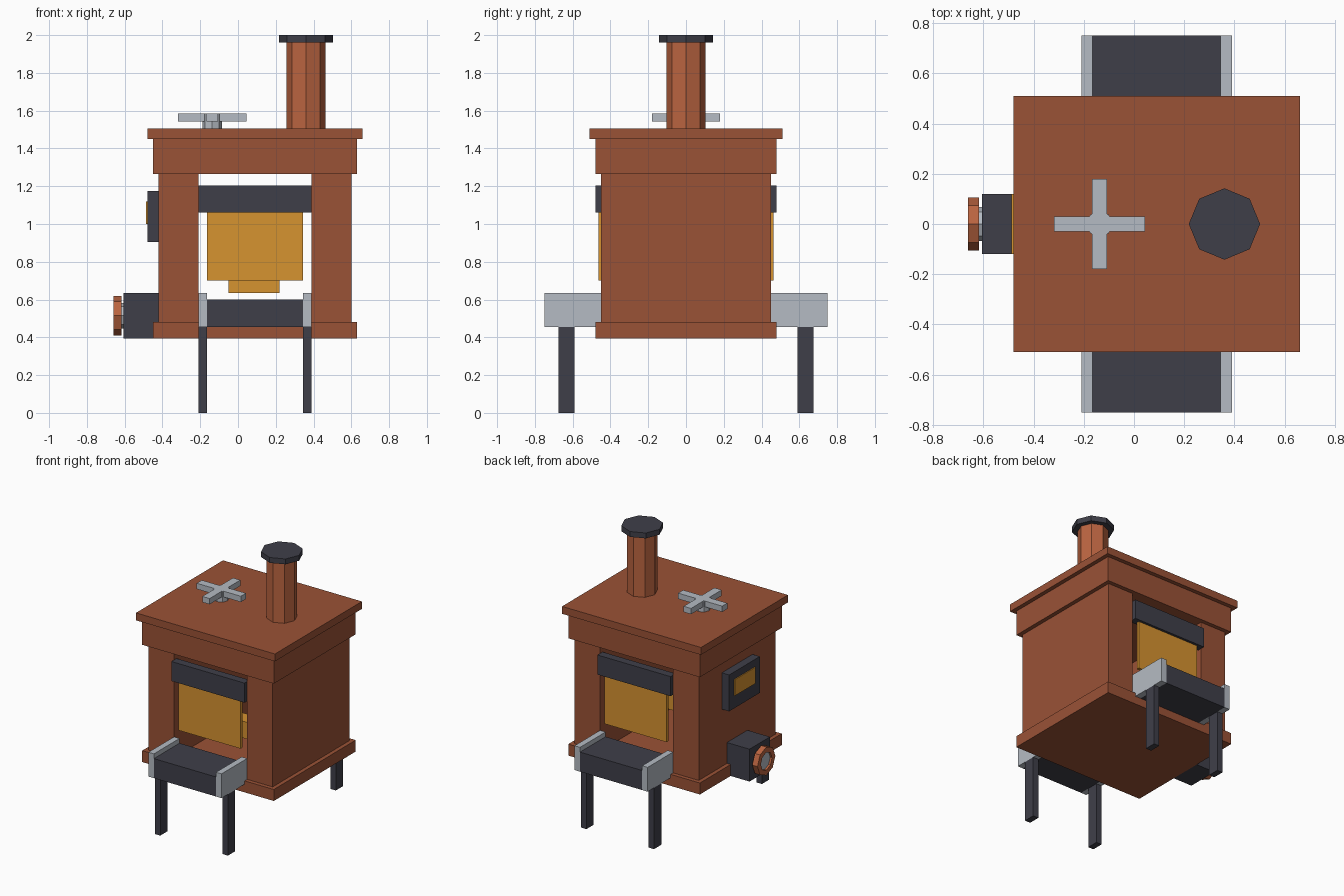
import bpy, bmesh, math
from mathutils import Matrix

if "Cube" in bpy.data.objects:
    bpy.data.objects.remove(bpy.data.objects["Cube"])


def material(name, rgb):
    m = bpy.data.materials.new(name)
    lin = [((c / 255 + 0.055) / 1.055) ** 2.4 for c in rgb]
    m.diffuse_color = (*lin, 1)
    m.use_nodes = True
    m.node_tree.nodes["Principled BSDF"].inputs["Base Color"].default_value = m.diffuse_color
    return m


BRICK = material("brick red", (154, 82, 54))
COPPER = material("copper", (186, 100, 64))
DARK = material("dark iron", (63, 63, 73))
STEEL = material("light steel", (181, 187, 195))
AMBER = material("glowing amber", (214, 147, 48))


def finish(name, bm, mat):
    bmesh.ops.recalc_face_normals(bm, faces=bm.faces)
    me = bpy.data.meshes.new(name)
    bm.to_mesh(me)
    bm.free()
    me.materials.append(mat)
    ob = bpy.data.objects.new(name, me)
    bpy.context.collection.objects.link(ob)
    return ob


def box(name, x, y, z, mat):
    """Box from its (min, max) range on each axis."""
    bm = bmesh.new()
    bmesh.ops.create_cube(bm, size=1)
    for v in bm.verts:
        v.co = [r[0] if c < 0 else r[1] for c, r in zip(v.co, (x, y, z))]
    return finish(name, bm, mat)


def octagon(name, r, a, b, centre, mat, axis="z", hole=0):
    """Eight-sided prism or ring from a to b along an axis."""
    bm = bmesh.new()
    rings = []
    for rad, h in ((r, a), (r, b), (hole, b), (hole, a)):
        if rad:
            rings.append([bm.verts.new((rad * math.cos(i * math.pi / 4),
                                        rad * math.sin(i * math.pi / 4), h)) for i in range(8)])
    pairs = list(zip(rings, rings[1:] + rings[:1])) if hole else [(rings[0], rings[1])]
    for p, q in pairs:
        for i in range(8):
            j = (i + 1) % 8
            bm.faces.new((p[i], p[j], q[j], q[i]))
    if not hole:
        bm.faces.new(rings[0])
        bm.faces.new(rings[1])
    if axis == "x":
        bm.transform(Matrix.Rotation(math.pi / 2, 4, "Y"))
    bm.transform(Matrix.Translation(centre))
    return finish(name, bm, mat)


# Brick housing with a tunnel from front to back
box("plinth", (-.45, .63), (-.48, .48), (.395, .48), BRICK)
box("left_wall", (-.42, -.21), (-.45, .45), (.48, 1.265), BRICK)
box("right_wall", (.39, .60), (-.45, .45), (.48, 1.265), BRICK)
box("header", (-.45, .63), (-.48, .48), (1.265, 1.45), BRICK)
box("top_slab", (-.48, .66), (-.51, .51), (1.45, 1.505), BRICK)

# Feed table, lintel and hanging curtain at each end of the tunnel
for side, s in (("front", -1), ("back", 1)):
    def span(a, b):
        return tuple(sorted((s * a, s * b)))
    box(side + "_lintel", (-.21, .39), span(.42, .48), (1.06, 1.205), DARK)
    box(side + "_curtain", (-.165, .345), span(.44, .462), (.70, 1.06), AMBER)
    box(side + "_table", (-.165, .345), span(.45, .75), (.455, .60), DARK)
    for hand, x in (("left", (-.21, -.165)), ("right", (.345, .39))):
        box(f"{side}_{hand}_rail", x, span(.45, .75), (.455, .635), STEEL)
        box(f"{side}_{hand}_leg", x, span(.59, .675), (0, .455), DARK)

# Hot bar inside the tunnel
box("hot_bar", (-.05, .22), (-.20, -.09), (.635, .76), AMBER)

# Inspection window on the left wall
box("window_frame", (-.48, -.42), (-.18, .18), (.905, 1.175), DARK)
box("window_pane", (-.487, -.479), (-.12, .12), (1.0, 1.12), AMBER)

# Valve box and hand wheel
box("valve_box", (-.605, -.42), (-.12, .12), (.395, .635), DARK)
octagon("valve_hub", .067, -.645, -.60, (0, 0, .515), STEEL, "x")
octagon("hand_wheel", .105, -.66, -.617, (0, 0, .515), COPPER, "x", hole=.066)

# Cross handle on the top
octagon("handle_stem", .052, 1.5, 1.584, (-.137, 0, 0), STEEL)
box("handle_bar_x", (-.318, .044), (-.03, .03), (1.542, 1.585), STEEL)
box("handle_bar_y", (-.167, -.107), (-.18, .18), (1.542, 1.585), STEEL)

# Chimney and cap
octagon("chimney", .104, 1.5, 1.965, (.36, 0, 0), COPPER)
octagon("chimney_cap", .142, 1.96, 2.0, (.36, 0, 0), DARK)
